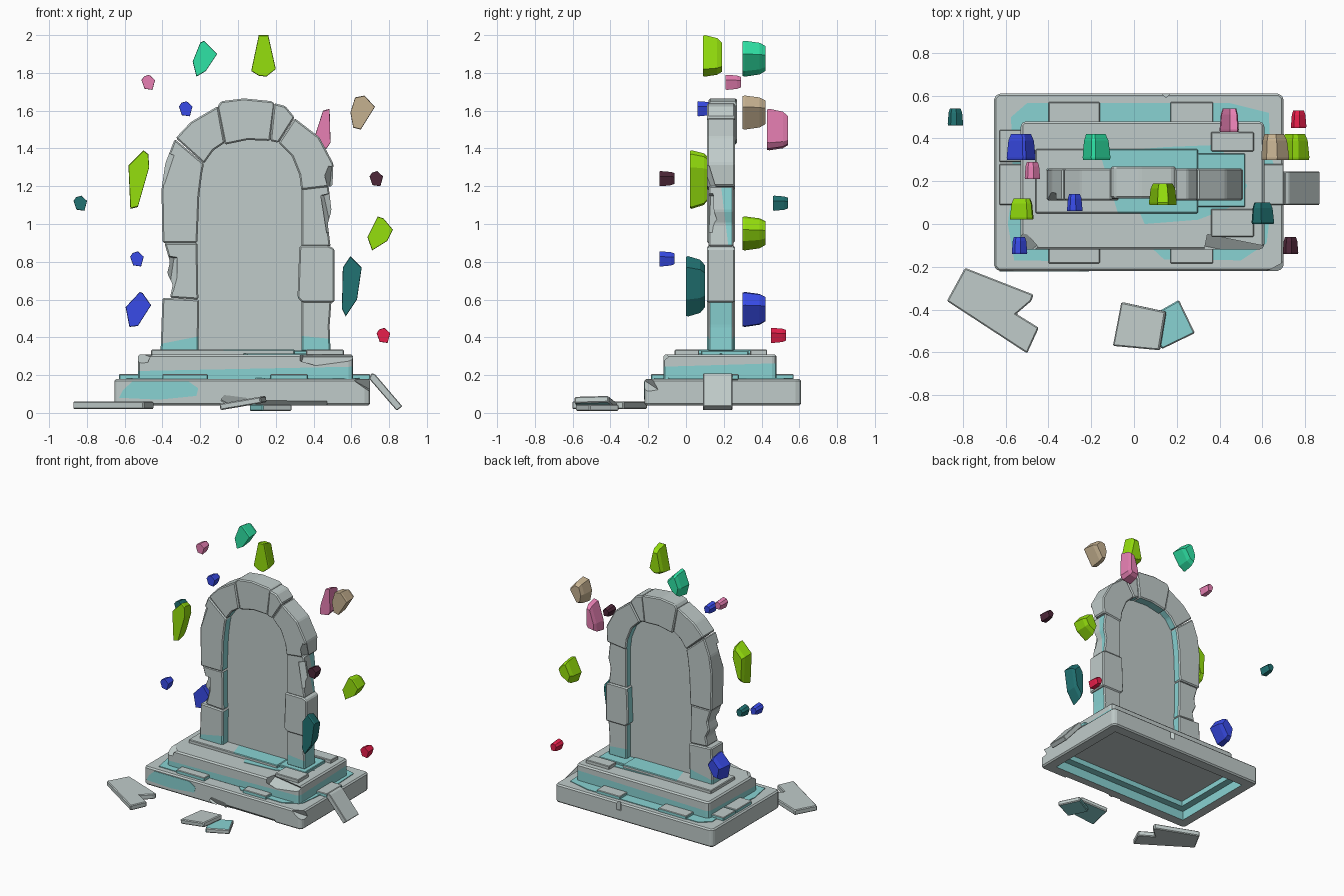
import bpy
import bmesh
from mathutils import Vector, Euler

default_cube = bpy.data.objects.get("Cube")
if default_cube:
    bpy.data.objects.remove(default_cube, do_unlink=True)


def make_material(name, *rgb):
    material = bpy.data.materials.new(name)
    material.use_nodes = True
    material.diffuse_color = (*rgb, 1)
    material.node_tree.nodes["Principled BSDF"].inputs["Base Color"].default_value = (*rgb, 1)
    return material


stone = make_material("pale stone", .53, .60, .59)
moss = make_material("teal moss", .25, .65, .65)
lime = make_material("lime crystal", .30, .74, .004)
blue = make_material("blue crystal", .045, .08, .90)
mint = make_material("mint crystal", .028, .77, .38)
deep_teal = make_material("deep teal crystal", .015, .17, .17)
pink = make_material("pink crystal", .85, .23, .48)
tan = make_material("tan crystal", .56, .44, .28)
maroon = make_material("maroon crystal", .075, .02, .04)
red = make_material("red crystal", .92, .015, .08)


def finish(name, bm, *materials):
    bmesh.ops.recalc_face_normals(bm, faces=bm.faces[:])
    mesh = bpy.data.meshes.new(name)
    bm.to_mesh(mesh)
    bm.free()
    for material in materials:
        mesh.materials.append(material)
    obj = bpy.data.objects.new(name, mesh)
    bpy.context.collection.objects.link(obj)
    return obj


def prism(name, outline, low, high, axis="z", bevel=.01, main=stone):
    """Extrude an outline along z (points are x, y) or along y (points are x, z)."""
    bm = bmesh.new()
    place = (lambda a, b: (a, b, low)) if axis == "z" else (lambda a, b: (a, low, b))
    step = Vector((0, 0, high - low)) if axis == "z" else Vector((0, high - low, 0))
    face = bm.faces.new([bm.verts.new(place(a, b)) for a, b in outline])
    extruded = bmesh.ops.extrude_face_region(bm, geom=[face], use_keep_orig=True)["geom"]
    bmesh.ops.translate(bm, vec=step, verts=[v for v in extruded if isinstance(v, bmesh.types.BMVert)])
    bmesh.ops.recalc_face_normals(bm, faces=bm.faces[:])
    if bevel:
        bmesh.ops.bevel(bm, geom=bm.edges[:], offset=bevel, segments=1, affect="EDGES", clamp_overlap=True)
    return finish(name, bm, main, moss)


def slab(name, x0, x1, y0, y1, z0, z1, corner=0, **options):
    """Rectangular slab with clipped corners."""
    c = corner
    if c:
        outline = [(x0 + c, y0), (x1 - c, y0), (x1, y0 + c), (x1, y1 - c),
                   (x1 - c, y1), (x0 + c, y1), (x0, y1 - c), (x0, y0 + c)]
    else:
        outline = [(x0, y0), (x1, y0), (x1, y1), (x0, y1)]
    return prism(name, outline, z0, z1, **options)


def paint(obj, rule, cut_at=None, cut_normal=(0, 0, 1)):
    """Optionally cut along a plane, then give moss to the faces that match the rule."""
    bm = bmesh.new()
    bm.from_mesh(obj.data)
    if cut_at:
        bmesh.ops.bisect_plane(bm, geom=bm.verts[:] + bm.edges[:] + bm.faces[:],
                               plane_co=cut_at, plane_no=cut_normal)
    bm.normal_update()
    for face in bm.faces:
        if rule(face.calc_center_median(), face.normal):
            face.material_index = 1
    bm.to_mesh(obj.data)
    bm.free()


def chip(obj, location, size, turn=(0, 0, 0)):
    """Carve away a block-shaped piece."""
    bm = bmesh.new()
    bmesh.ops.create_cube(bm, size=1)
    cutter = finish("chip_cutter", bm, stone)
    cutter.location, cutter.scale, cutter.rotation_euler = location, size, Euler(turn)
    cutter.hide_render = True
    modifier = obj.modifiers.new("chip", "BOOLEAN")
    modifier.operation, modifier.object, modifier.solver = "DIFFERENCE", cutter, "EXACT"
    bpy.context.view_layer.objects.active = obj
    bpy.ops.object.modifier_apply(modifier=modifier.name)
    bpy.data.objects.remove(cutter, do_unlink=True)


# Lower plinth, chipped at the rim and hollow underneath
plinth = slab("lower_plinth", -.655, .70, -.22, .61, .04, .18, corner=.02)
chip(plinth, (.26, -.235, .03), (.42, .07, .07), (.8, .06, .05))
chip(plinth, (-.02, -.24, .06), (.12, .06, .08), (.5, .5, .2))
chip(plinth, (.70, -.23, .17), (.16, .09, .10), (.5, .4, .7))
chip(plinth, (.15, .625, .17), (.05, .05, .10), (0, 0, .785))
chip(plinth, (.0225, .195, .05), (1.19, .66, .12))
chip(plinth, (.0225, .195, .09), (1.08, .55, .12))
paint(plinth, lambda c, n: abs(c.x - .0225) < .6 and abs(c.y - .195) < .335 and .06 < c.z < .14)

# Moss on the plinth
prism("plinth_front_moss", [(-.63, .08), (-.42, .07), (-.22, .09), (-.21, .13), (-.26, .165), (-.56, .165), (-.61, .12)],
      -.223, -.215, axis="y", bevel=0, main=moss)
prism("plinth_top_moss", [(-.56, -.17), (-.22, -.175), (-.14, -.10), (.07, -.10), (.14, -.165), (.50, -.17), (.62, -.09),
                          (.64, .08), (.685, .18), (.64, .32), (.63, .52), (.45, .565), (-.50, .565), (-.575, .50),
                          (-.565, .2), (-.59, .0)], .178, .185, bevel=0, main=moss)

# Paving tiles on the plinth, mossy round the edge
tiles = [(x0, x1, y0, y1) for x0, x1 in ((-.40, -.16), (.17, .37)) for y0, y1 in ((-.185, -.09), (.45, .57))]
tiles += [(-.63, -.50, y0, y1) for y0, y1 in ((.29, .44), (.09, .28))] + [(.57, .70, .09, .28)]
for extents in tiles:
    tile = slab("plinth_tile", *extents, .175, .205, bevel=.004)
    paint(tile, lambda c, n: abs(n.z) < .3)

# Upper step, mossy at its foot
step = slab("upper_step", -.53, .61, -.12, .48, .17, .31, corner=.015, bevel=.012)
paint(step, lambda c, n: c.z < .235 and abs(n.z) < .9, (0, 0, .236), (-.02, -.03, 1))
chip(step, (.50, -.13, .31), (.34, .08, .09), (.6, 0, -.2))
chip(step, (-.52, -.11, .31), (.10, .10, .07), (.5, .3, -.7))
prism("step_moss_patch", [(.05, .0), (.30, .02), (.48, .09), (.53, .18), (.46, .26), (.40, .37), (.15, .36), (-.1, .34)],
      .305, .314, bevel=0, main=moss)
sill = slab("sill", -.46, .30, .05, .35, .305, .335, bevel=.005)
paint(sill, lambda c, n: c.x > -.12 and n.z > -.5 and (n.z > .5 or n.x > .5), (-.12, .2, .3), (1, .3, 0))
for y0, y1 in ((.34, .43), (-.06, .07)):
    slab("step_tile", .36, .56, y0, y1, .305, .335, bevel=.004)
slab("left_sill", .29, .52, .08, .33, .305, .33, bevel=.004, main=moss)

# Arch stones: outlines seen from the front
arch_stones = {
    "right_foot": [(-.41, .325), (-.21, .325), (-.205, .60), (-.40, .61)],
    "right_shaft": [(-.36, .61), (-.21, .60), (-.215, .90), (-.39, .90), (-.36, .80), (-.375, .74), (-.345, .68)],
    "right_shoulder": [(-.40, .90), (-.215, .90), (-.205, 1.15), (-.19, 1.27), (-.18, 1.32),
                       (-.335, 1.45), (-.385, 1.32), (-.405, 1.18)],
    "right_haunch": [(-.33, 1.455), (-.18, 1.32), (-.13, 1.39), (-.07, 1.43), (-.105, 1.625), (-.25, 1.54)],
    "keystone": [(-.07, 1.42), (.05, 1.445), (.17, 1.44), (.195, 1.635), (.18, 1.65), (.03, 1.665), (-.09, 1.65), (-.11, 1.62)],
    "left_haunch": [(.17, 1.44), (.215, 1.43), (.30, 1.565), (.25, 1.625), (.19, 1.64)],
    "left_shoulder": [(.215, 1.43), (.285, 1.36), (.325, 1.26), (.335, 1.18), (.50, 1.20), (.505, 1.32), (.43, 1.46), (.30, 1.56)],
    "left_shaft": [(.335, .88), (.49, .88), (.475, 1.0), (.495, 1.07), (.48, 1.20), (.335, 1.20)],
    "left_block": [(.315, .61), (.34, .585), (.51, .585), (.51, .87), (.48, .885), (.325, .885)],
    "left_foot": [(.335, .325), (.49, .325), (.485, .46), (.495, .595), (.335, .595)],
}


def faces_opening(center, normal):
    target = Vector((.06, center.y, min(center.z, 1.18))) - center
    near = abs(center.x - .06) < .29 and center.z < 1.46
    return near and normal.dot(target.normalized()) > .75


for name, outline in arch_stones.items():
    inset = .008 if "shaft" in name or name == "left_foot" else 0
    block = prism(name, outline, .11 + inset, .26 - inset, axis="y", bevel=.008)
    if name == "right_foot":
        paint(block, lambda c, n: c.z < .40, (-.31, .2, .385), (-.2, 0, 1))
    elif name == "left_foot":
        paint(block, lambda c, n: c.z < .40 or n.x > .8, (.41, .2, .40), (.1, 0, 1))
    elif name == "left_shaft":
        paint(block, lambda c, n: n.x > .8 and c.y > .205, (.4, .21, 1), (0, 1, .12))
    paint(block, faces_opening)
    if name == "right_shaft":
        chip(block, (-.37, .11, .74), (.09, .05, .18), (0, .2, .7))
    elif name == "left_shaft":
        chip(block, (.49, .12, 1.06), (.08, .05, .20), (.1, -.2, -.7))
    elif name == "right_shoulder":
        chip(block, (-.40, .11, 1.30), (.06, .05, .16), (.2, .25, .7))
    elif name == "left_shoulder":
        chip(block, (.50, .11, 1.24), (.07, .05, .12), (.2, .3, -.7))
    elif name == "keystone":
        block.location.y = .01

# Blank slab closing the opening
prism("door_panel", [(-.23, .32), (.36, .32), (.36, 1.2), (.31, 1.36), (.22, 1.46), (-.08, 1.45), (-.17, 1.37), (-.22, 1.24)],
      .175, .20, axis="y", bevel=0)

# Fallen stones
prism("broken_slab", [(-.875, -.36), (-.79, -.205), (-.47, -.33), (-.48, -.36), (-.55, -.42), (-.445, -.485), (-.50, -.605)],
      .02, .06, bevel=.006)
shard = prism("lower_shard", [(.06, -.44), (.21, -.355), (.285, -.51), (.13, -.585)], .01, .045, bevel=.006)
paint(shard, lambda c, n: c.x < .19, (.19, -.45, .03), (1, -.5, 0))
tilted = prism("upper_shard", [(-.055, -.365), (.155, -.41), (.125, -.59), (-.095, -.57)], 0, .035, bevel=.006)
tilted.location = (0, 0, .03)
tilted.rotation_euler = (0, -.17, 0)
paint(tilted, lambda c, n: n.z < -.9)
prism("leaning_slab", [(.705, .21), (.695, .18), (.84, .012), (.87, .035), (.725, .205)], .09, .245, axis="y", bevel=.004)


def crystal(name, material, y0, y1, *outline):
    """Gem with a broad front outline, narrowing behind."""
    bm = bmesh.new()
    center = sum((Vector(p) for p in outline), Vector((0, 0))) / len(outline)
    rings = []
    for depth, scale in ((0, .97), (.1, 1), (.75, .88), (1, .7)):
        points = [center + (Vector(p) - center) * scale for p in outline]
        rings.append([bm.verts.new((p.x, y0 + (y1 - y0) * depth, p.y)) for p in points])
    count = len(outline)
    for near, far in zip(rings, rings[1:]):
        for i in range(count):
            j = (i + 1) % count
            bm.faces.new((near[i], near[j], far[j], far[i]))
    bm.faces.new(rings[0])
    bm.faces.new(rings[-1])
    finish(name, bm, material)


# Large floating crystals
crystal("top_crystal", lime, .09, .19, (.07, 1.81), (.11, 2.0), (.16, 2.0), (.20, 1.82), (.15, 1.78), (.11, 1.785))
crystal("mint_crystal", mint, .30, .42, (-.24, 1.86), (-.20, 1.96), (-.18, 1.97), (-.11, 1.90), (-.17, 1.81), (-.22, 1.78))
crystal("pink_crystal", pink, .43, .54, (.45, 1.60), (.485, 1.61), (.49, 1.43), (.47, 1.40), (.40, 1.39), (.405, 1.46))
crystal("tan_crystal", tan, .30, .42, (.62, 1.67), (.67, 1.68), (.725, 1.62), (.65, 1.50), (.61, 1.51), (.595, 1.59))
crystal("right_lime_crystal", lime, .02, .12, (-.58, 1.31), (-.50, 1.39), (-.475, 1.37), (-.47, 1.30), (-.53, 1.09), (-.57, 1.08))
crystal("left_lime_crystal", lime, .30, .42, (.685, .93), (.74, 1.04), (.77, 1.03), (.82, .97), (.79, .91), (.71, .86))
crystal("deep_teal_crystal", deep_teal, 0, .10, (.555, .77), (.595, .83), (.655, .77), (.63, .60), (.57, .51), (.55, .55))
crystal("blue_crystal", blue, .30, .42, (-.595, .56), (-.52, .64), (-.505, .635), (-.46, .57), (-.53, .46), (-.575, .455))

# Small floating crystals: centre x, z and front y
for name, material, x, z, y in (
        ("small_pink", pink, -.475, 1.75, .21), ("small_blue", blue, -.277, 1.61, .06),
        ("small_teal", deep_teal, -.835, 1.11, .46), ("small_maroon", maroon, .732, 1.24, -.14),
        ("low_blue", blue, -.535, .815, -.14), ("small_red", red, .77, .41, .45)):
    corners = ((-.036, .012), (-.022, .032), (.005, .04), (.036, .012), (.022, -.04), (-.02, -.034))
    crystal(name + "_crystal", material, y, y + .08, *[(x + a, z + b) for a, b in corners])
